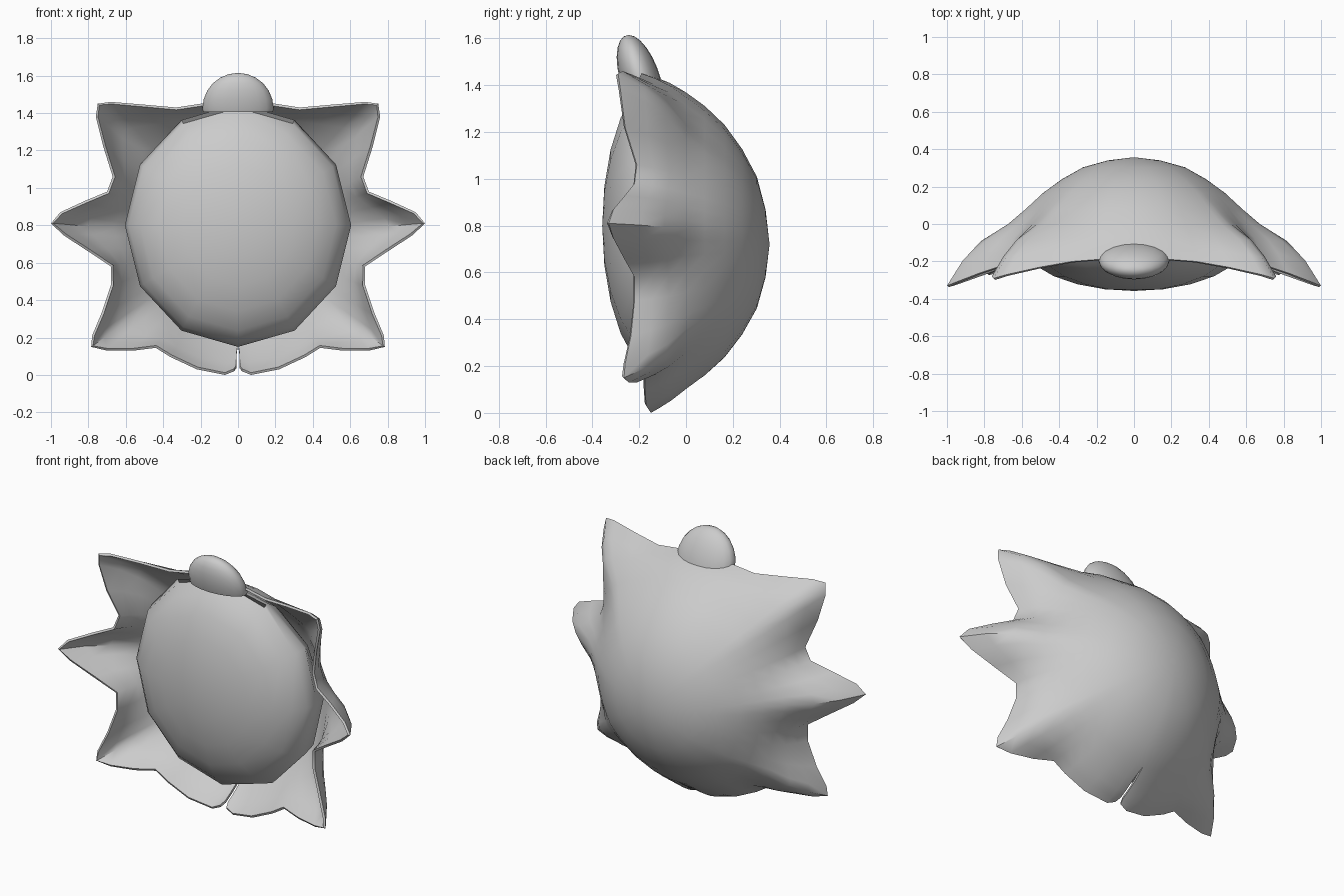
import bpy, bmesh, math
from mathutils import Vector

if "Cube" in bpy.data.objects:
    bpy.data.objects.remove(bpy.data.objects["Cube"])


def add_object(name, bm, angle=50, thickness=0):
    bmesh.ops.recalc_face_normals(bm, faces=bm.faces)
    me = bpy.data.meshes.new(name)
    bm.to_mesh(me)
    bm.free()
    ob = bpy.data.objects.new(name, me)
    bpy.context.collection.objects.link(ob)
    bpy.ops.object.select_all(action='DESELECT')
    ob.select_set(True)
    bpy.context.view_layer.objects.active = ob
    if thickness:
        # Mirror the half, then give the sheet a wall
        if me.polygons[0].normal.y < 0:
            me.flip_normals()
        mir = ob.modifiers.new("mirror", 'MIRROR')
        mir.merge_threshold = 0.001
        sol = ob.modifiers.new("thickness", 'SOLIDIFY')
        sol.thickness = thickness
        sol.offset = -1
        bpy.ops.object.convert(target='MESH')
    bpy.ops.object.shade_smooth_by_angle(angle=math.radians(angle))
    return ob


# Spiked shell: right half of the rim, from top centre to bottom slit
CZ = 0.72
rim = [(0, -.19, 1.45), (.2, -.19, 1.45), (.33, -.2, 1.43), (.5, -.23, 1.445),
       (.68, -.27, 1.46), (.75, -.29, 1.45), (.76, -.28, 1.38), (.72, -.26, 1.22),
       (.67, -.21, 1.06), (.70, -.22, .98), (.82, -.26, .93), (.95, -.31, .87),
       (1.0, -.33, .81), (.93, -.31, .745), (.8, -.265, .66), (.68, -.22, .58),
       (.68, -.22, .48), (.73, -.235, .33), (.78, -.26, .21), (.785, -.265, .15),
       (.7, -.245, .13), (.56, -.21, .13), (.44, -.175, .145), (.36, -.175, .095),
       (.22, -.17, .03), (.07, -.15, 0), (.02, -.14, .02)]
# Bowl profile: radius fraction, depth, spike influence
rows = [(.2, .34, 0), (.39, .303, 0), (.55, .24, 0), (.69, .165, .02),
        (.8, .08, .07), (.88, 0, .2), (.94, -.07, .54), (.975, -.13, .78), (1, -.19, 1)]


def bowl_radius(d):
    return 1 / math.hypot(d.x / .70, d.y / (.74 if d.y > 0 else .70))


def shell_point(p, row):
    f, depth, w = row
    d = Vector((p[0], p[2] - CZ)).normalized()
    r = bowl_radius(d)
    bx, bz = d.x * r, d.y * r
    x = bx * f + w * (p[0] - bx)
    z = CZ + bz * f + w * (p[2] - CZ - bz)
    y = depth + w ** 3 * (p[1] + .19)
    if p is rim[0]:
        x = 0
    if p is rim[-1] and f < 1:
        x = 0.008 if f > .87 else 0
    return x, y, z


def bowl_depth(x, z):
    d = Vector((x, z - CZ))
    if d.length < 1e-4:
        return .357
    f = d.length / bowl_radius(d.normalized())
    pts = [(0, .357)] + [r[:2] for r in rows]
    for (f0, y0), (f1, y1) in zip(pts, pts[1:]):
        if f <= f1:
            return y0 + (y1 - y0) * (f - f0) / (f1 - f0)
    return pts[-1][1]


bm = bmesh.new()
pole = bm.verts.new((0, .357, CZ))
grid = [[bm.verts.new(shell_point(p, r)) for p in rim] for r in rows]
for j in range(len(rim) - 1):
    bm.faces.new((pole, grid[0][j], grid[0][j + 1]))
    for a, b in zip(grid, grid[1:]):
        bm.faces.new((a[j], b[j], b[j + 1], a[j + 1]))
add_object("spiked_shell", bm, 50, 0.014)

# Rounded body held inside the shell, its back following the bowl
bm = bmesh.new()
bmesh.ops.create_uvsphere(bm, u_segments=12, v_segments=12, radius=1)
for v in bm.verts:
    x, y, z = v.co
    px, pz = .605 * x, .80 + .65 * y
    py = -.09 - z * (.268 if z > 0 else .41)
    v.co = (px, min(py, bowl_depth(px, pz) - .035), pz)
add_object("body", bm, 60)

# Knob: half dome leaning forward on the top edge
bm = bmesh.new()
bmesh.ops.create_uvsphere(bm, u_segments=20, v_segments=12, radius=1)
bmesh.ops.bisect_plane(bm, geom=bm.verts[:] + bm.edges[:] + bm.faces[:],
                       plane_co=(0, 0, -.1), plane_no=(0, 0, -1), clear_outer=True)
bmesh.ops.holes_fill(bm, edges=[e for e in bm.edges if e.is_boundary], sides=0)
for v in bm.verts:
    x, y, z = v.co
    v.co = (.19 * x, -.195 + .088 * y - .05 * z, 1.425 + .19 * z)
add_object("top_knob", bm)
